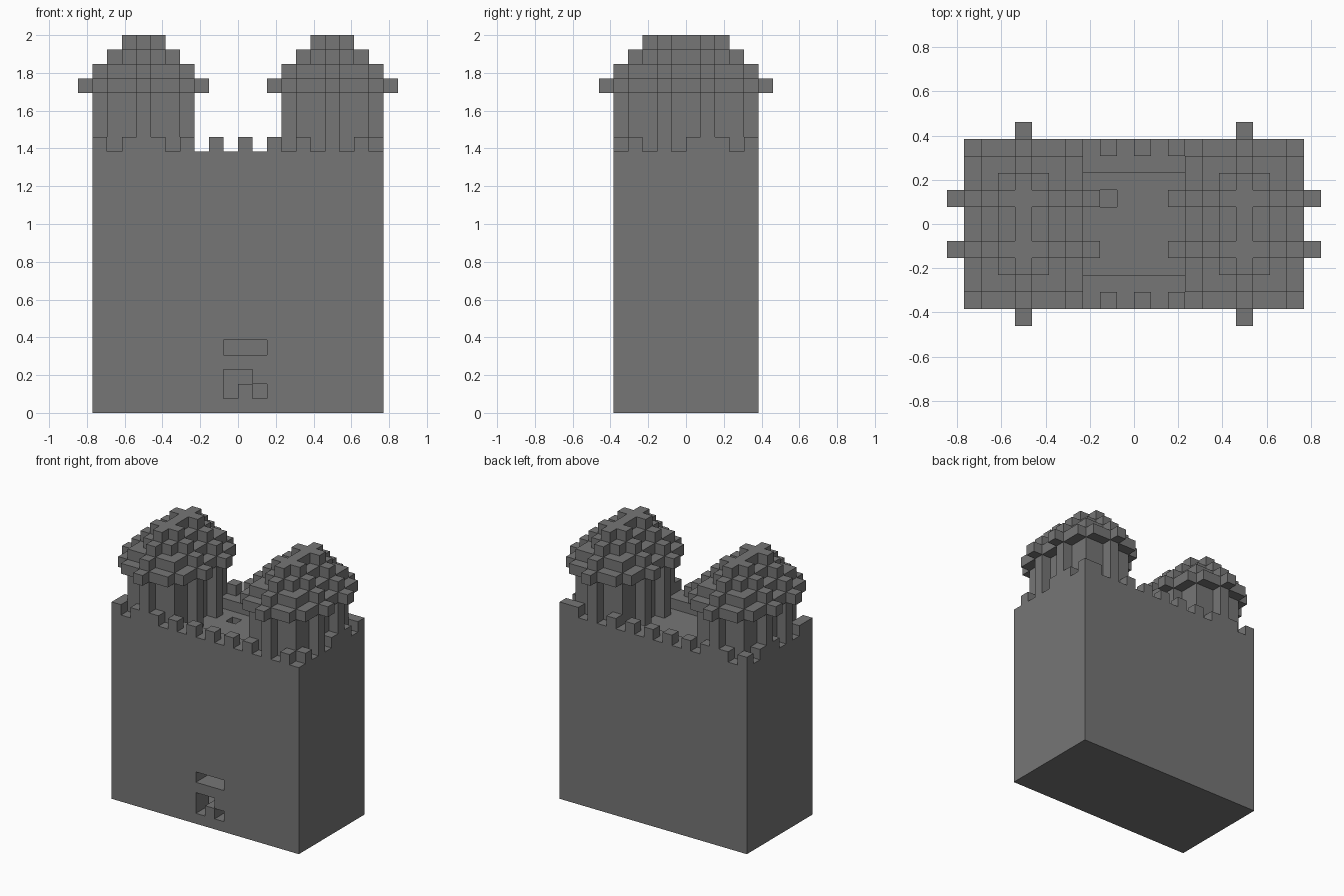
import bpy
import bmesh
from itertools import product
from mathutils import Vector

default = bpy.data.objects.get("Cube")
if default:
    bpy.data.objects.remove(default)

UNIT = 2 / 26  # edge of one building block

stone = bpy.data.materials.new("grey stone")
stone.use_nodes = True
GREY = (0.18, 0.18, 0.18, 1)
stone.diffuse_color = GREY
stone.node_tree.nodes["Principled BSDF"].inputs["Base Color"].default_value = GREY

SIDES = [Vector(s) for s in ((1, 0, 0), (-1, 0, 0), (0, 1, 0),
                             (0, -1, 0), (0, 0, 1), (0, 0, -1))]


def box(x0, x1, y0, y1, z0, z1):
    """Block cells from the low corner up to, not including, the high one."""
    return set(product(range(x0, x1), range(y0, y1), range(z0, z1)))


def disc(cx, radius, z):
    """One layer of a tower: two overlapping round plans."""
    return {(x, y, z) for x in range(cx - 4, cx + 5) for y in range(-6, 6)
            if any((x - cx) ** 2 + (y - cy) ** 2 <= radius ** 2 for cy in (-2, 1))}


def build(name, cells):
    """Skin a set of block cells with its outer faces only."""
    bm = bmesh.new()
    half = Vector((0.5, 0.5, 0.5))
    for cell in cells:
        for n in SIDES:
            if tuple(int(c + d) for c, d in zip(cell, n)) in cells:
                continue
            u = Vector((abs(n.y) + abs(n.z), abs(n.x), 0))
            v = n.cross(u)
            mid = Vector(cell) + half + n / 2
            corners = (-u - v, u - v, u + v, v - u)
            bm.faces.new([bm.verts.new((mid + c / 2) * UNIT) for c in corners])
    bmesh.ops.remove_doubles(bm, verts=bm.verts, dist=UNIT / 100)
    mesh = bpy.data.meshes.new(name)
    bm.to_mesh(mesh)
    bm.free()
    mesh.materials.append(stone)
    obj = bpy.data.objects.new(name, mesh)
    bpy.context.collection.objects.link(obj)


# Hollow keep with a front doorway and a window slot
walls = box(-10, 10, -5, 5, 0, 18) - box(-8, 8, -3, 3, 1, 18)
for x, z in ((-1, 1), (1, 1), (-1, 2), (0, 2), (-1, 4), (0, 4), (1, 4)):
    walls -= box(x, x + 1, -5, -3, z, z + 1)
build("keep_walls", walls)

# Sunken roof with a hatch
build("roof", box(-8, 8, -3, 3, 16, 17) - box(-2, -1, 1, 2, 16, 17))

# Battlements on every second block of the rim
rim = {(x, y, 18) for x in range(-10, 10, 2) for y in (-5, 4)}
rim |= {(x, y, 18) for y in range(-4, 5, 2) for x in (-10, 9)}
build("battlements", rim)

# Twin towers: straight shaft, overhanging eaves, stepped dome
for side, cx in (("right", -7), ("left", 6)):
    shaft = set().union(*(disc(cx, 3, z) for z in range(17, 22)))
    dome = set().union(*(disc(cx, 26 - z, z) for z in range(22, 26)))
    build(side + "_tower", shaft | dome)
